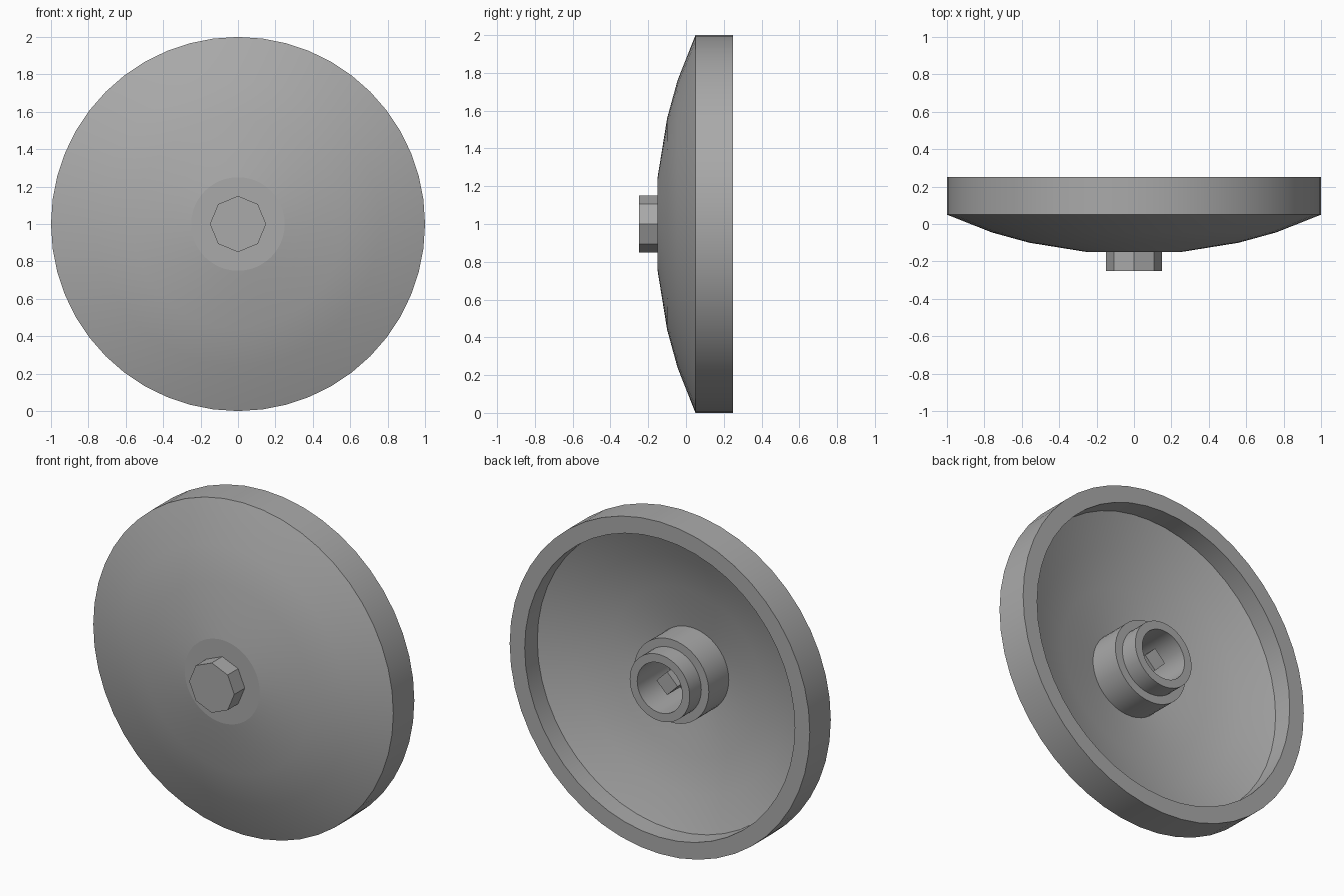
import bpy, bmesh, math
from mathutils import Vector

cube = bpy.data.objects.get("Cube")
if cube:
    bpy.data.objects.remove(cube)

grey = bpy.data.materials.new("plain_grey")
grey.use_nodes = True
colour = (0.40, 0.40, 0.40, 1)
grey.diffuse_color = colour
grey.node_tree.nodes["Principled BSDF"].inputs["Base Color"].default_value = colour


def lathe(name, profile, sides, smooth=True):
    """Turn (radius, y) points around the dish axis, which runs along y at z = 1."""
    bm = bmesh.new()
    verts = [bm.verts.new((r, y, 0)) for r, y in profile]
    edges = [bm.edges.new(pair) for pair in zip(verts, verts[1:])]
    bmesh.ops.spin(bm, geom=verts + edges, cent=(0, 0, 0), axis=(0, 1, 0),
                   angle=math.tau, steps=sides, use_duplicate=False)
    bmesh.ops.remove_doubles(bm, verts=bm.verts, dist=0.0005)
    bmesh.ops.recalc_face_normals(bm, faces=bm.faces)
    bmesh.ops.translate(bm, verts=bm.verts, vec=Vector((0, 0, 1)))
    mesh = bpy.data.meshes.new(name)
    bm.to_mesh(mesh)
    bm.free()
    mesh.materials.append(grey)
    obj = bpy.data.objects.new(name, mesh)
    bpy.context.collection.objects.link(obj)
    if smooth:
        bpy.ops.object.select_all(action="DESELECT")
        obj.select_set(True)
        bpy.context.view_layer.objects.active = obj
        bpy.ops.object.shade_smooth_by_angle(angle=math.radians(8.5))
    return obj


# Shallow dish: domed front, straight rim, hollow back
lathe("dish", [(0, -0.15), (0.25, -0.15), (0.56, -0.10), (0.76, -0.045), (1, 0.05),
               (1, 0.25), (0.9, 0.25), (0.9, 0.13), (0.7, 0.05), (0.5, -0.005),
               (0.25, -0.05), (0, -0.05)], 48)

# Stepped socket at the centre of the back
lathe("back_socket", [(0.25, -0.055), (0.25, 0.14), (0.2, 0.14), (0.2, 0.25),
                      (0.15, 0.25), (0.15, -0.055)], 48)

# Small square pin inside the socket
lathe("socket_pin", [(0, -0.055), (0.07, -0.055), (0.07, 0.18), (0, 0.18)], 4, False)

# Eight-sided knob on the front
lathe("front_knob", [(0, -0.25), (0.15, -0.25), (0.15, -0.145), (0, -0.145)], 8, False)
